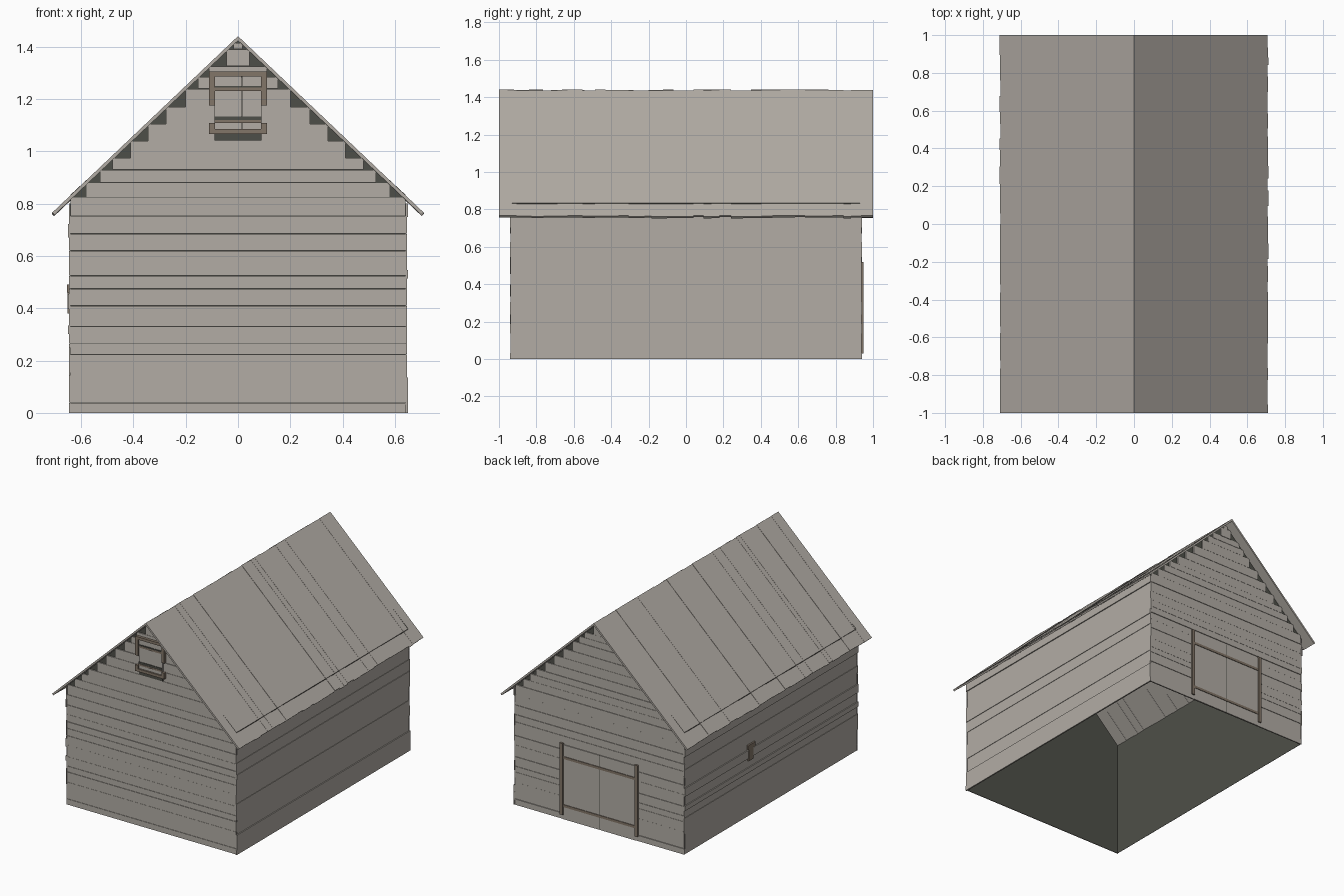
import bpy, bmesh, random

random.seed(4)
cube = bpy.data.objects.get("Cube")
if cube:
    bpy.data.objects.remove(cube, do_unlink=True)

RIDGE, SLOPE, EAVE = 1.44, 0.95, 0.71   # roof line: z = RIDGE - SLOPE * x
THICK = 0.017


def material(name, rgb):
    m = bpy.data.materials.new(name)
    m.use_nodes = True
    m.diffuse_color = (*rgb, 1)
    m.node_tree.nodes["Principled BSDF"].inputs["Base Color"].default_value = (*rgb, 1)
    return m


BOARD = material("weathered board", (0.448, 0.416, 0.377))
DARK = material("dark inner wall", (0.076, 0.078, 0.065))
TRIM = material("brown trim", (0.225, 0.18, 0.138))


def finish(name, bm, mat):
    bmesh.ops.recalc_face_normals(bm, faces=bm.faces)
    mesh = bpy.data.meshes.new(name)
    bm.to_mesh(mesh)
    bm.free()
    mesh.materials.append(mat)
    obj = bpy.data.objects.new(name, mesh)
    bpy.context.collection.objects.link(obj)
    return obj


def prism(bm, outline, y0, y1):
    """Extrude an (x, z) outline along y."""
    a = [bm.verts.new((x, y0, z)) for x, z in outline]
    b = [bm.verts.new((x, y1, z)) for x, z in outline]
    bm.faces.new(a)
    bm.faces.new(b[::-1])
    for i in range(len(a)):
        j = (i + 1) % len(a)
        bm.faces.new((a[j], a[i], b[i], b[j]))


def boxes(name, mat, items):
    bm = bmesh.new()
    for x0, x1, y0, y1, z0, z1 in items:
        prism(bm, [(x0, z0), (x1, z0), (x1, z1), (x0, z1)], y0, y1)
    return finish(name, bm, mat)


# Inner shell: four thin walls, open below and under the roof
bm = bmesh.new()
outline = [(-0.64, 0), (0.64, 0), (0.64, 0.834), (0, 1.425), (-0.64, 0.834)]
prism(bm, outline, -0.93, 0.93)
openings = []
for f in bm.faces:
    c = f.calc_center_median()
    if abs(c.y) < 0.5 and not 0.1 < c.z < 1:
        openings.append(f)
bmesh.ops.delete(bm, geom=openings, context="FACES")
finish("inner_shell", bm, DARK)

# Gable boards whose stepped ends tuck into the roof
LEVELS = [0, 0.04, 0.155, 0.225, 0.265, 0.33, 0.41, 0.475, 0.525, 0.57, 0.62,
          0.685, 0.755, 0.825, 0.88, 0.93, 0.975, 1.04, 1.105, 1.17, 1.24,
          1.285, 1.325, 1.39, 1.415]
for name, side in (("front_boards", -1), ("back_boards", 1)):
    items = []
    for z0, z1 in zip(LEVELS, LEVELS[1:]):
        half = min(0.646, (RIDGE - 0.009 - z1) / SLOPE)
        y = random.uniform(0.935, 0.939)
        ys = sorted((side * 0.931, side * y))
        items.append((-half, half, *ys, z0, z1 - 0.0015))
    boxes(name, BOARD, items)

# Long side boards with uneven depth
for name, side in (("left_boards", 1), ("right_boards", -1)):
    items, z = [], 0
    while z < 0.8:
        top = min(z + random.uniform(0.03, 0.08), 0.8)
        xs = sorted((side * 0.641, side * random.choice((0.643, 0.646, 0.65))))
        end = random.uniform(0.937, 0.942)
        items.append((*xs, -end, end, z, top))
        z = top
    boxes(name, BOARD, items)

# Roof slats running from ridge to eave
for name, side in (("left_roof", 1), ("right_roof", -1)):
    bm = bmesh.new()
    y = -1
    while y < 1:
        end = y + random.uniform(0.035, 0.085)
        if end > 0.97:
            end = 1
        drop = random.choice((0, 0.0015, 0.003))
        x = EAVE + random.uniform(-0.003, 0.002)
        z = RIDGE - drop - SLOPE * x
        prism(bm, [(0, RIDGE - drop), (side * x, z),
                   (side * (x - 0.009), z - 0.009),
                   (0, RIDGE - drop - THICK)], y, end)
        y = end
    finish(name, bm, BOARD)

# Loft hatch on the front gable
boxes("loft_shutters", BOARD, [
    (-0.09, -0.018, -0.946, -0.932, 1.085, 1.285),
    (-0.017, 0.014, -0.945, -0.932, 1.085, 1.285),
    (0.015, 0.09, -0.946, -0.932, 1.085, 1.285)])
frame = [(-0.11, 0.11, -0.956, -0.932, 1.285, 1.304),
         (-0.11, 0.11, -0.956, -0.932, 1.066, 1.085),
         (-0.09, 0.09, -0.952, -0.932, 1.231, 1.244),
         (-0.09, 0.09, -0.952, -0.932, 1.108, 1.119)]
for x in (-0.11, 0.088):
    frame += [(x, x + 0.022, -0.956, -0.932, 1.174, 1.285),
              (x, x + 0.022, -0.956, -0.932, 1.085, 1.108)]
boxes("loft_frame", TRIM, frame)
boxes("loft_shadow_gaps", DARK, [
    (-0.09, 0.09, -0.945, -0.937, 1.042, 1.066),
    (-0.09, 0.09, -0.95, -0.944, 1.119, 1.132),
    (-0.09, 0.09, -0.95, -0.944, 1.244, 1.25)])

# Double doors on the back gable
boxes("back_doors", BOARD, [(-0.275, -0.001, 0.931, 0.941, 0, 0.51),
                            (0.001, 0.275, 0.931, 0.941, 0, 0.51)])
boxes("back_door_gap", DARK, [(-0.001, 0.001, 0.931, 0.94, 0, 0.51)])
boxes("back_door_frame", TRIM, [
    (-0.295, -0.272, 0.931, 0.948, 0.03, 0.52),
    (0.272, 0.295, 0.931, 0.948, 0.03, 0.52),
    (-0.272, 0.272, 0.931, 0.945, 0.415, 0.432),
    (-0.272, 0.272, 0.931, 0.945, 0.085, 0.102)])

# Small bracket on the right wall
boxes("side_bracket", TRIM, [(-0.654, -0.641, 0.18, 0.26, 0.46, 0.49),
                             (-0.652, -0.641, 0.2, 0.25, 0.38, 0.46)])
